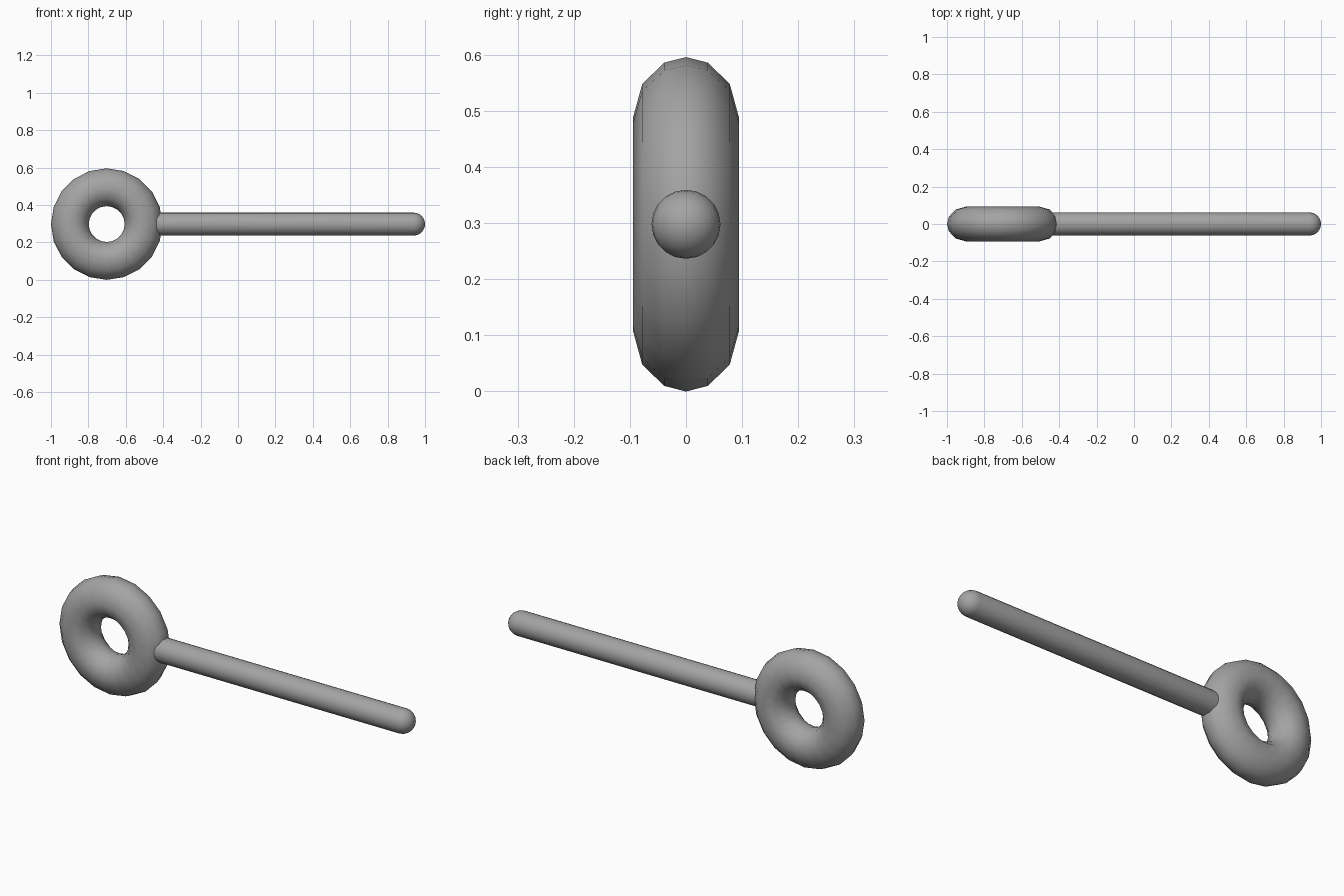
import bpy
import bmesh
import math
from mathutils import Matrix, Vector

cube = bpy.data.objects.get("Cube")
if cube:
    bpy.data.objects.remove(cube, do_unlink=True)

grey = bpy.data.materials.new("mid grey")
grey.use_nodes = True
colour = (0.37, 0.37, 0.37, 1)
grey.diffuse_color = colour
grey.node_tree.nodes["Principled BSDF"].inputs["Base Color"].default_value = colour

CENTRE_Z = 0.298


def lathe(name, profile, sides, turn, location, closed):
    """Revolve (radius, height) points around an axis, then turn it into place."""
    bm = bmesh.new()
    verts = [bm.verts.new((r, 0, h)) for r, h in profile]
    pairs = list(zip(verts, verts[1:]))
    if closed:
        pairs.append((verts[-1], verts[0]))
    edges = [bm.edges.new(pair) for pair in pairs]
    bmesh.ops.spin(bm, geom=verts + edges, cent=(0, 0, 0), axis=(0, 0, 1),
                   angle=math.tau, steps=sides, use_merge=True)
    bmesh.ops.remove_doubles(bm, verts=bm.verts, dist=0.0005)
    bm.transform(Matrix.Translation(Vector(location)) @ turn)
    bmesh.ops.recalc_face_normals(bm, faces=bm.faces)
    for face in bm.faces:
        face.smooth = True
    mesh = bpy.data.meshes.new(name)
    bm.to_mesh(mesh)
    bm.free()
    mesh.materials.append(grey)
    obj = bpy.data.objects.new(name, mesh)
    bpy.context.scene.collection.objects.link(obj)
    return obj


# Thick ring handle, its hole running front to back
half = [(0.298, 0), (0.288, 0.039), (0.25, 0.078), (0.19, 0.0945),
        (0.138, 0.078), (0.106, 0.039), (0.096, 0)]
ring_profile = half + [(r, -h) for r, h in half[-2:0:-1]]
lathe("ring_handle", ring_profile, 20, Matrix.Rotation(math.pi / 2, 4, 'X'),
      (-0.702, 0, CENTRE_Z), True)

# Straight rod with domed ends, sunk into the ring
radius, start, end, steps = 0.0615, -0.53, 1.0, 6
angles = [i * math.pi / 2 / steps for i in range(steps + 1)]
dome = [(radius * math.sin(a), radius * math.cos(a)) for a in angles]
rod_profile = [(r, start + radius - h) for r, h in dome]
rod_profile += [(r, end - radius + h) for r, h in reversed(dome)]
lathe("rod", rod_profile, 20, Matrix.Rotation(math.pi / 2, 4, 'Y'),
      (0, 0, CENTRE_Z), False)
